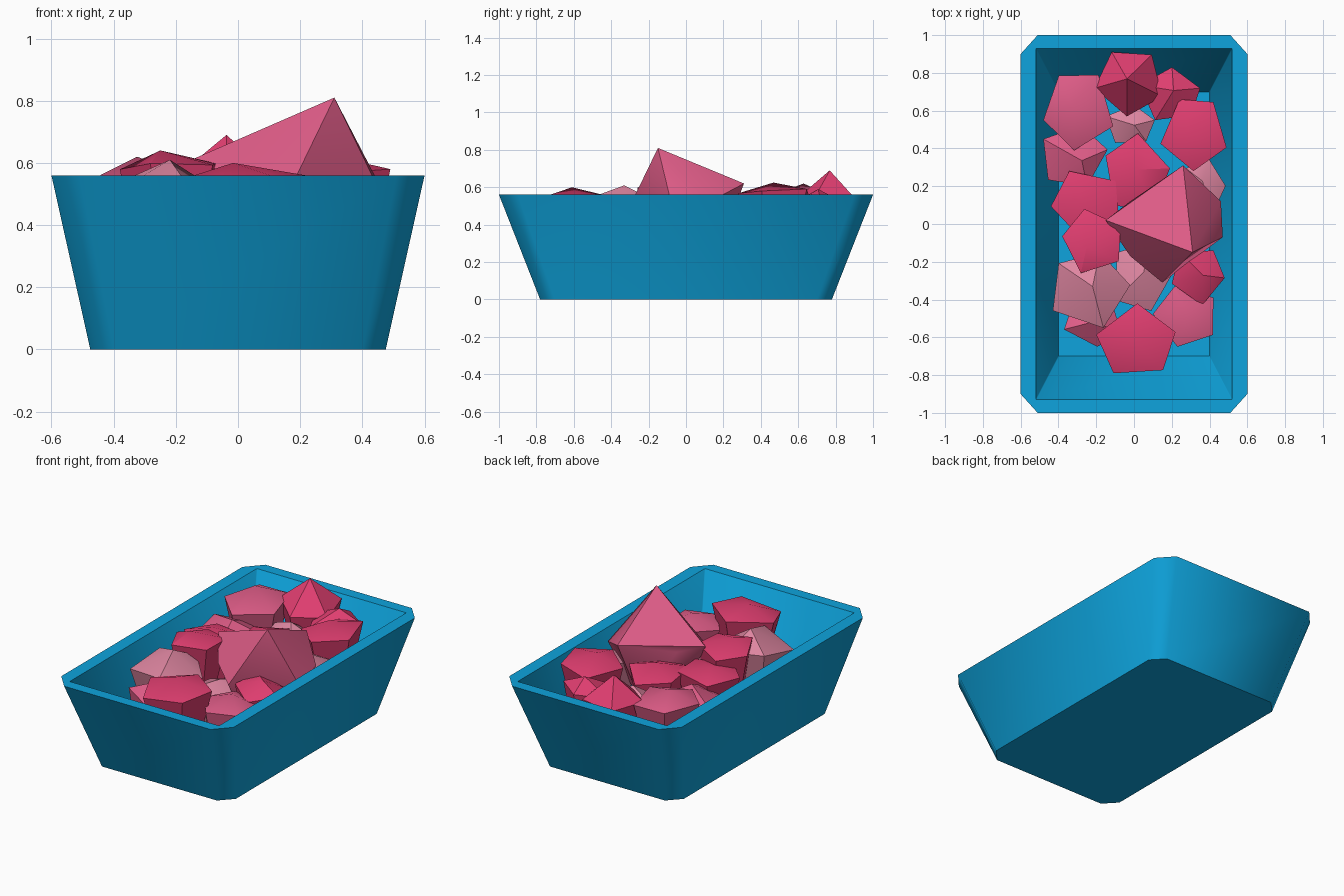
import bpy, bmesh, math, random
from mathutils import Vector

if "Cube" in bpy.data.objects:
    bpy.data.objects.remove(bpy.data.objects["Cube"])

random.seed(4)


def material(name, rgb):
    m = bpy.data.materials.new(name)
    m.diffuse_color = (*rgb, 1)
    m.use_nodes = True
    m.node_tree.nodes["Principled BSDF"].inputs["Base Color"].default_value = m.diffuse_color
    return m


BLUE = material("blue_tub", (0.0044, 0.371, 0.723))
DEEP = material("deep_pink", (0.745, 0.048, 0.162))
MID = material("mid_pink", (0.73, 0.107, 0.242))
PALE = material("pale_pink", (0.745, 0.242, 0.361))


def finish(bm, name, mat, angle):
    bmesh.ops.recalc_face_normals(bm, faces=bm.faces)
    me = bpy.data.meshes.new(name)
    bm.to_mesh(me)
    bm.free()
    me.materials.append(mat)
    ob = bpy.data.objects.new(name, me)
    bpy.context.collection.objects.link(ob)
    bpy.ops.object.select_all(action='DESELECT')
    ob.select_set(True)
    bpy.context.view_layer.objects.active = ob
    bpy.ops.object.shade_smooth_by_angle(angle=math.radians(angle))
    return ob


def rect_ring(bm, x, y, z, cx, cy):
    """Rectangle with cut corners, eight vertices."""
    pts = [(x, y - cy), (x - cx, y), (cx - x, y), (-x, y - cy),
           (-x, cy - y), (cx - x, -y), (x - cx, -y), (x, cy - y)]
    return [bm.verts.new((px, py, z)) for px, py in pts]


# Tub: tapered outside, rim, tapered cavity
bm = bmesh.new()
rings = [rect_ring(bm, 0.475, 0.78, 0, 0.075, 0.08),
         rect_ring(bm, 0.60, 1.0, 0.56, 0.09, 0.10),
         rect_ring(bm, 0.52, 0.93, 0.56, 0.004, 0.004),
         rect_ring(bm, 0.40, 0.70, 0.06, 0.004, 0.004)]
for a, b in zip(rings, rings[1:]):
    for i in range(8):
        j = (i + 1) % 8
        bm.faces.new((a[i], a[j], b[j], b[i]))
bm.faces.new(rings[0])
bm.faces.new(rings[-1])
finish(bm, "tub", BLUE, 50)


# Chunks: irregular convex lumps
def lump(name, pts, mat):
    bm = bmesh.new()
    for p in pts:
        bm.verts.new(p)
    res = bmesh.ops.convex_hull(bm, input=bm.verts)
    loose = [v for v in bm.verts if not v.link_faces]
    bmesh.ops.delete(bm, geom=loose, context='VERTS')
    finish(bm, name, mat, 35)


def chunk(name, mat, x, y, rx, ry, top, rise, turn):
    """Five-sided lump filling the given footprint, widest near the top."""
    ring = []
    for i in range(5):
        a = math.radians(turn) + math.tau * (i + random.uniform(-0.12, 0.12)) / 5
        ring.append((math.cos(a), math.sin(a)))
    lo = [min(p[k] for p in ring) for k in (0, 1)]
    hi = [max(p[k] for p in ring) for k in (0, 1)]
    ring = [((p[0] - lo[0]) / (hi[0] - lo[0]) * 2 - 1,
             (p[1] - lo[1]) / (hi[1] - lo[1]) * 2 - 1) for p in ring]
    pts = [(x + random.uniform(-.2, .2) * rx, y + random.uniform(-.2, .2) * ry, top)]
    rim = top - rise
    for u, v in ring:
        pts.append((x + u * rx, y + v * ry, rim - random.uniform(0, 0.05)))
        pts.append((x + u * rx * .65, y + v * ry * .65, max(0.08, rim - 0.3)))
    lump(name, pts, mat)


# x, y, half width, half depth, top height, peak rise, turn
CHUNKS = {
    DEEP: [(-.03, .74, .18, .17, .69, .13, 270), (.19, .69, .16, .14, .59, .05, 20),
           (.315, .47, .175, .19, .625, .03, 50), (.02, .28, .17, .20, .57, .05, 80),
           (-.26, .10, .18, .18, .56, .03, 45), (-.225, -.09, .155, .17, .64, .03, 30),
           (.34, -.285, .14, .145, .55, .03, 60), (.01, -.605, .21, .185, .60, .04, 90)],
    MID: [(-.295, .59, .185, .20, .62, .07, 270), (-.31, .36, .17, .16, .53, .04, 10),
          (.26, -.49, .16, .16, .52, .05, 40), (-.22, -.54, .15, .11, .48, .04, 200)],
    PALE: [(-.02, .53, .13, .10, .52, .03, 15), (.38, .20, .105, .145, .52, .03, 0),
           (-.225, -.35, .205, .20, .61, .08, 0), (.05, -.28, .15, .18, .47, .04, 70)],
}
for mat, rows in CHUNKS.items():
    for i, row in enumerate(rows):
        chunk(f"{mat.name}_chunk_{i + 1}", mat, *row)

# Large leaning chunk on top
lump("large_chunk", [(.31, -.15, .81), (-.15, .02, .61), (-.02, .12, .58), (.26, .31, .62),
                     (.46, .12, .52), (.47, -.07, .48), (.15, -.31, .48), (-.02, -.17, .52),
                     (.1, -.1, .2), (.3, -.08, .2), (.2, .15, .2)], MID)
